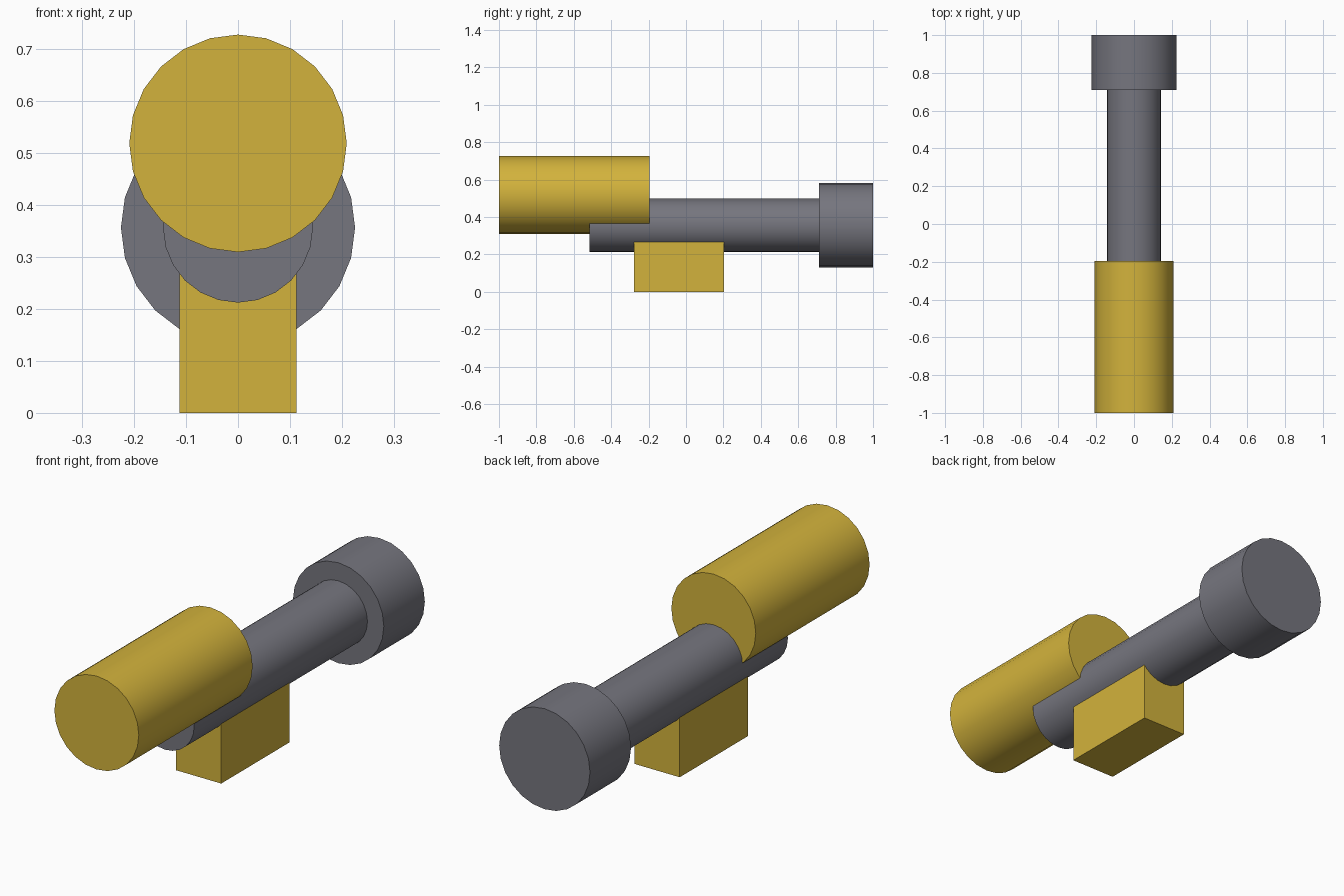
import bpy
import math

cube = bpy.data.objects.get("Cube")
if cube:
    bpy.data.objects.remove(cube, do_unlink=True)


def make_material(name, rgb):
    mat = bpy.data.materials.new(name)
    mat.use_nodes = True
    colour = (*rgb, 1.0)
    mat.diffuse_color = colour
    mat.node_tree.nodes["Principled BSDF"].inputs["Base Color"].default_value = colour
    return mat


yellow = make_material("mustard yellow", (0.65, 0.45, 0.045))
grey = make_material("steel grey", (0.18, 0.18, 0.21))


def tube(name, radius, y_front, y_back, z, mat):
    """Closed 24-sided cylinder lying along y."""
    bpy.ops.mesh.primitive_cylinder_add(
        vertices=24, radius=radius, depth=y_back - y_front,
        location=(0, (y_front + y_back) / 2, z), rotation=(math.pi / 2, 0, 0))
    obj = bpy.context.object
    obj.name = name
    obj.data.materials.append(mat)
    bpy.ops.object.transform_apply(location=False, rotation=True, scale=True)
    bpy.ops.object.shade_smooth_by_angle(angle=math.radians(30))
    return obj


BARREL_Z = 0.356

# Long shaft with a wide collar at the back
tube("shaft", 0.144, -0.515, 0.75, BARREL_Z, grey)
tube("end_collar", 0.225, 0.71, 1.0, BARREL_Z, grey)

# Large cylinder resting on the front of the shaft
tube("upper_cylinder", 0.209, -1.0, -0.195, 0.518, yellow)

# Block under the shaft, sunk into it
bpy.ops.mesh.primitive_cube_add(size=1, location=(0, -0.037, 0.14))
block = bpy.context.object
block.name = "support_block"
block.scale = (0.224, 0.483, 0.28)
bpy.ops.object.transform_apply(location=False, rotation=False, scale=True)
block.data.materials.append(yellow)
